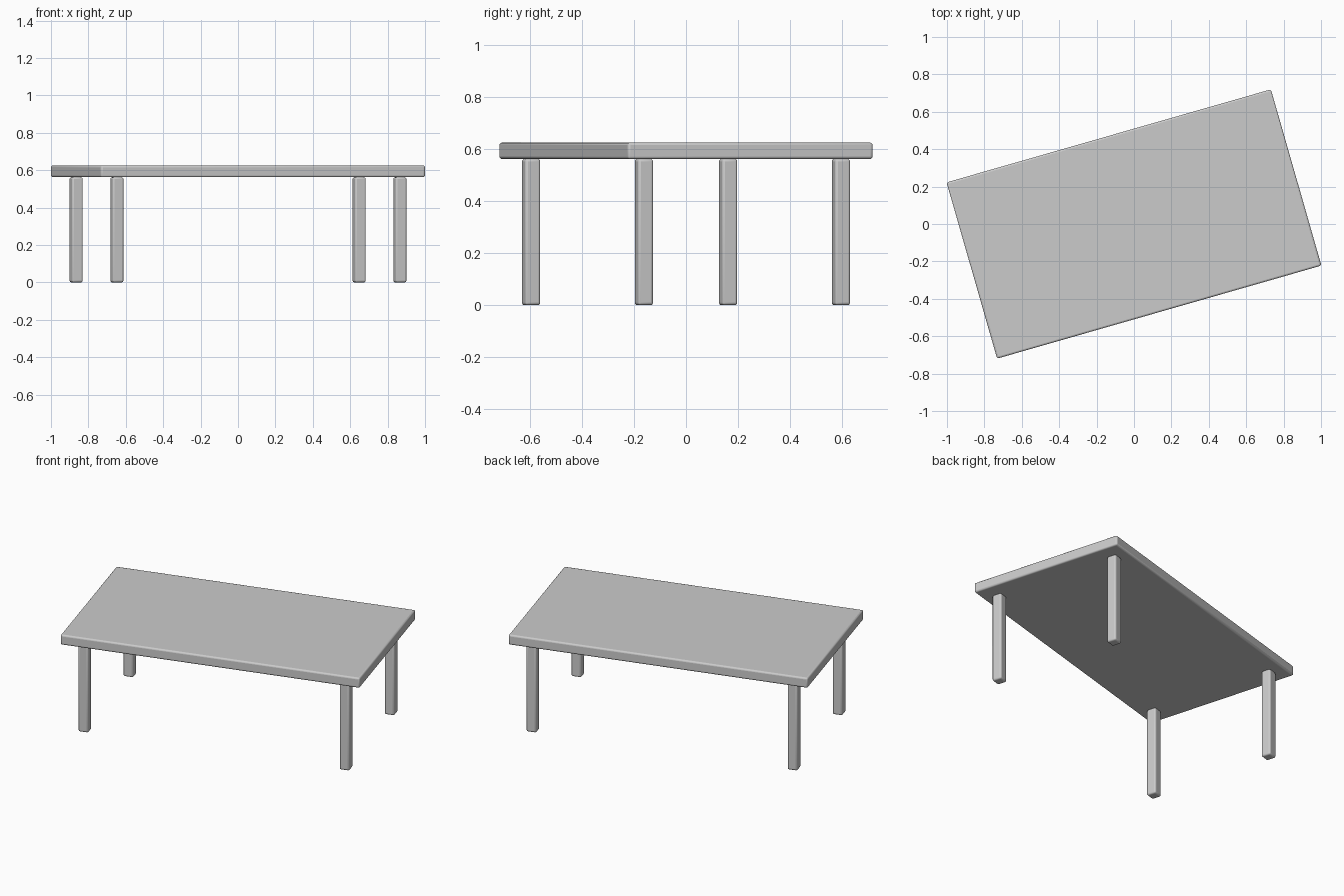
import bpy
from math import radians
from mathutils import Matrix

if "Cube" in bpy.data.objects:
    bpy.data.objects.remove(bpy.data.objects["Cube"])

TURN = Matrix.Rotation(radians(16), 4, 'Z')


def rounded_box(name, size, centre, radius):
    bpy.ops.mesh.primitive_cube_add(size=1)
    ob = bpy.context.object
    ob.name = name
    ob.data.transform(Matrix.Diagonal((*size, 1)))
    ob.matrix_world = TURN @ Matrix.Translation(centre)
    bevel = ob.modifiers.new("soft_edges", 'BEVEL')
    bevel.width = radius
    bevel.segments = 3
    bpy.ops.object.shade_smooth_by_angle(angle=radians(40))
    return ob


# Table top
rounded_box("table_top", (1.804, 0.98, 0.063), (0, 0, 0.5935), 0.01)

# Four legs, turned with the top
for x, side in ((-0.787, "left"), (0.787, "right")):
    for y, end in ((-0.394, "front"), (0.394, "back")):
        rounded_box(f"{end}_{side}_leg", (0.061, 0.061, 0.562), (x, y, 0.281), 0.01)
